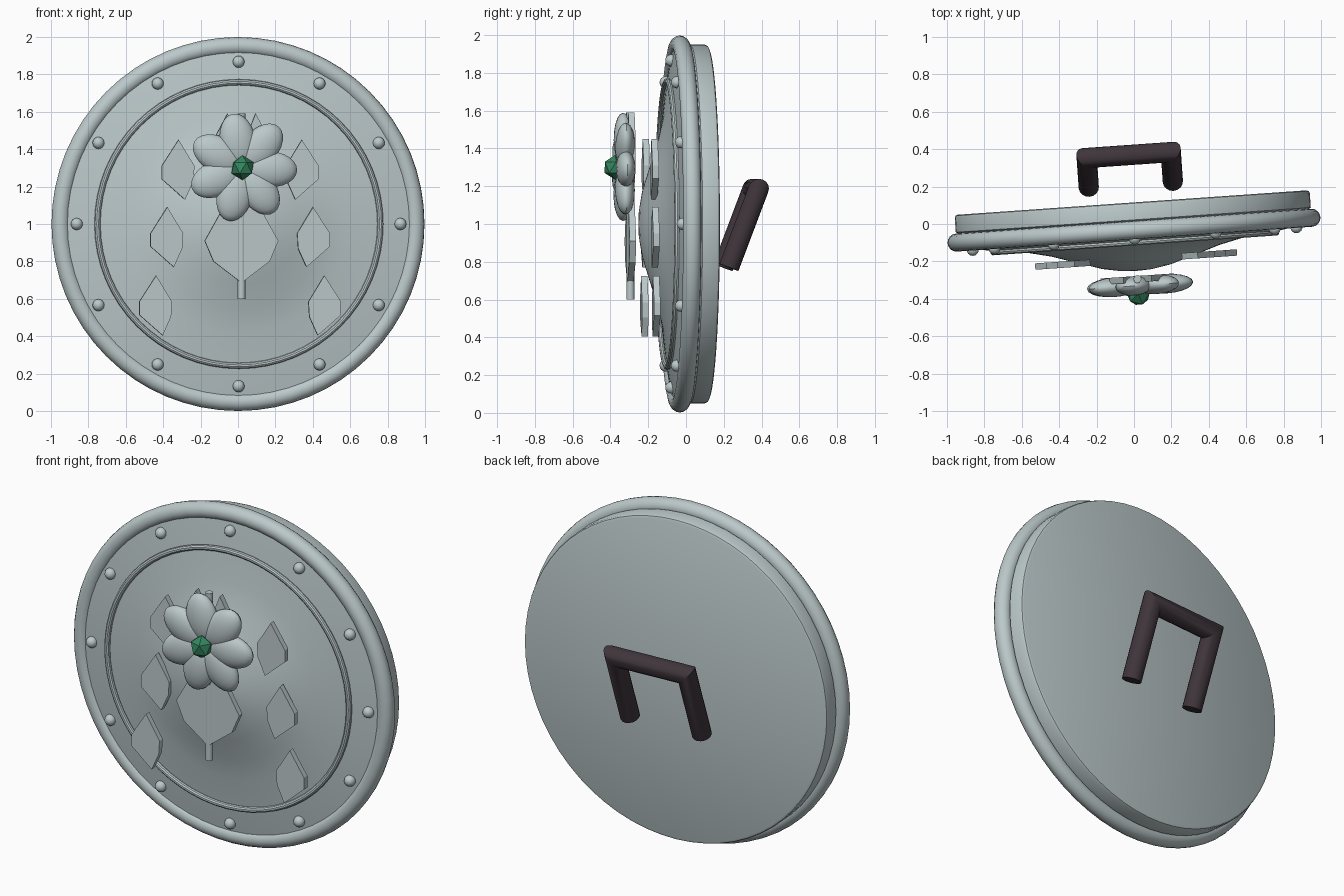
import bpy, bmesh, math
from mathutils import Vector, Matrix

if "Cube" in bpy.data.objects:
    bpy.data.objects.remove(bpy.data.objects["Cube"])

# Shield frame: centre of the rim, turned slightly about the vertical
FRAME = Matrix.Translation((0, -0.033, 1.0)) @ Matrix.Rotation(math.radians(4), 4, 'Z')


def material(name, rgb):
    m = bpy.data.materials.new(name)
    m.diffuse_color = (*rgb, 1)
    m.use_nodes = True
    m.node_tree.nodes["Principled BSDF"].inputs["Base Color"].default_value = m.diffuse_color
    return m


STEEL = material("pale_steel", (0.50, 0.58, 0.59))
DARK = material("dark_grip", (0.05, 0.036, 0.045))
GREEN = material("green_gem", (0.035, 0.24, 0.115))


def finish(bm, name, mat, smooth=True):
    bmesh.ops.recalc_face_normals(bm, faces=bm.faces)
    me = bpy.data.meshes.new(name)
    bm.to_mesh(me)
    bm.free()
    me.materials.append(mat)
    ob = bpy.data.objects.new(name, me)
    bpy.context.collection.objects.link(ob)
    ob.matrix_world = FRAME
    if smooth:
        bpy.ops.object.select_all(action='DESELECT')
        ob.select_set(True)
        bpy.context.view_layer.objects.active = ob
        bpy.ops.object.shade_smooth_by_angle(angle=math.radians(35))
    return ob


def lathe(name, profile, closed=False, steps=64):
    """Spin a (radius, depth) profile about the y axis."""
    bm = bmesh.new()
    vs = [bm.verts.new((r, y, 0)) for r, y in profile]
    es = [bm.edges.new(p) for p in zip(vs, vs[1:])]
    if closed:
        es.append(bm.edges.new((vs[-1], vs[0])))
    bmesh.ops.spin(bm, geom=vs + es, cent=(0, 0, 0), axis=(0, 1, 0),
                   angle=2 * math.pi, steps=steps)
    bmesh.ops.remove_doubles(bm, verts=bm.verts, dist=1e-4)
    return finish(bm, name, STEEL)


def ring(name, major, minor, y, sides=16):
    circle = [(major + minor * math.cos(2 * math.pi * i / sides),
               y + minor * math.sin(2 * math.pi * i / sides)) for i in range(sides)]
    return lathe(name, circle, True)


def plate(name, outline, y, thick):
    """Flat plate in the xz plane, centred on depth y."""
    bm = bmesh.new()
    f = bm.faces.new([bm.verts.new((x, y - thick / 2, z)) for x, z in outline])
    ext = bmesh.ops.extrude_face_region(bm, geom=[f], use_keep_orig=True)
    vs = [g for g in ext["geom"] if isinstance(g, bmesh.types.BMVert)]
    bmesh.ops.translate(bm, verts=vs, vec=(0, thick, 0))
    return finish(bm, name, STEEL, False)


# Domed body with a flat, softly rounded back
lathe("shield_body", [(0, -0.218), (0.08, -0.214), (0.18, -0.196), (0.32, -0.152),
                      (0.45, -0.11), (0.58, -0.08), (0.76, -0.058), (0.93, -0.03),
                      (0.935, 0.045), (0.95, 0.055), (0.95, 0.132), (0.945, 0.143),
                      (0.933, 0.148), (0, 0.148)])
ring("outer_rim", 0.95, 0.048, 0)
ring("inner_ring", 0.757, 0.016, -0.066, 10)

# Rivets
bm = bmesh.new()
for i in range(12):
    a = i * math.pi / 6
    bmesh.ops.create_uvsphere(bm, u_segments=14, v_segments=8, radius=0.032,
                              matrix=Matrix.Translation((0.866 * math.cos(a), -0.045,
                                                         0.866 * math.sin(a))))
finish(bm, "rivets", STEEL)

# Scattered leaves and the leaves on the stem, mirrored left to right
leaf = [(0, .16), (-.085, .02), (-.08, -.06), (-.035, -.16), (.09, -.05), (.09, .02)]
low_leaf = [(.005, -.31), (.15, -.20), (.197, -.09), (.13, .03), (.06, .16), (0, .02)]
top_leaf = [(.075, .59), (.15, .45), (.14, .30), (.02, .12), (.0, .40)]
for s, side in ((-1, "left"), (1, "right")):
    for cx, cz in ((.33, .29), (.39, -.07), (.45, -.435)):
        # the outline leans the same way on both sides of the mirror line
        plate("leaf_" + side, [(s * (cx + x), cz + z) for x, z in leaf], -0.157, 0.034)
    plate("stem_leaf_" + side, [(s * x, z) for x, z in low_leaf], -0.262, 0.034)
    plate("bud_leaf_" + side, [(s * x, z) for x, z in top_leaf], -0.262, 0.034)

# Stem
bm = bmesh.new()
bmesh.ops.create_cone(bm, cap_ends=True, segments=12, radius1=0.021, radius2=0.021,
                      depth=0.99, matrix=Matrix.Translation((0, -0.262, 0.095)))
finish(bm, "stem", STEEL)

# Flower petals around the gem
HEART = Matrix.Translation((0.003, -0.297, 0.30))
bm = bmesh.new()
for i in range(7):
    a = math.radians(100 + i * 360 / 7)
    m = (HEART @ Matrix.Rotation(-a, 4, 'Y') @ Matrix.Translation((0.148, 0, 0))
         @ Matrix.Diagonal((0.145, 0.052, 0.095, 1)))
    bmesh.ops.create_uvsphere(bm, u_segments=20, v_segments=12, radius=1, matrix=m)
finish(bm, "petals", STEEL)

bm = bmesh.new()
bmesh.ops.create_icosphere(bm, subdivisions=1, radius=0.066,
                           matrix=Matrix.Translation((0, -0.342, 0.30)))
finish(bm, "gem", GREEN, False)

# Handle: two slanted legs mitred into a crossbar
foot, top = Vector((0, 0.245, -0.23)), Vector((0, 0.402, 0.185))
d = (top - foot).normalized()
X = Vector((1, 0, 0))
n = d.cross(X)
bm = bmesh.new()
rings = []
for base, x, across in ((foot, -.225, X), (top, -.225, X - d),
                        (top, .225, X + d), (foot, .225, X)):
    # crossing the second corner flips the side that faces outward
    row = []
    for k in range(16):
        a = 2 * math.pi * k / 16
        c = math.cos(a) * (1 if x < 0 else -1)
        row.append(bm.verts.new(base + X * x + 0.054 * (c * across + math.sin(a) * n)))
    rings.append(row)
for r0, r1 in zip(rings, rings[1:]):
    for k in range(16):
        j = (k + 1) % 16
        bm.faces.new((r0[k], r0[j], r1[j], r1[k]))
bm.faces.new(rings[0])
bm.faces.new(rings[-1])
finish(bm, "handle", DARK)
